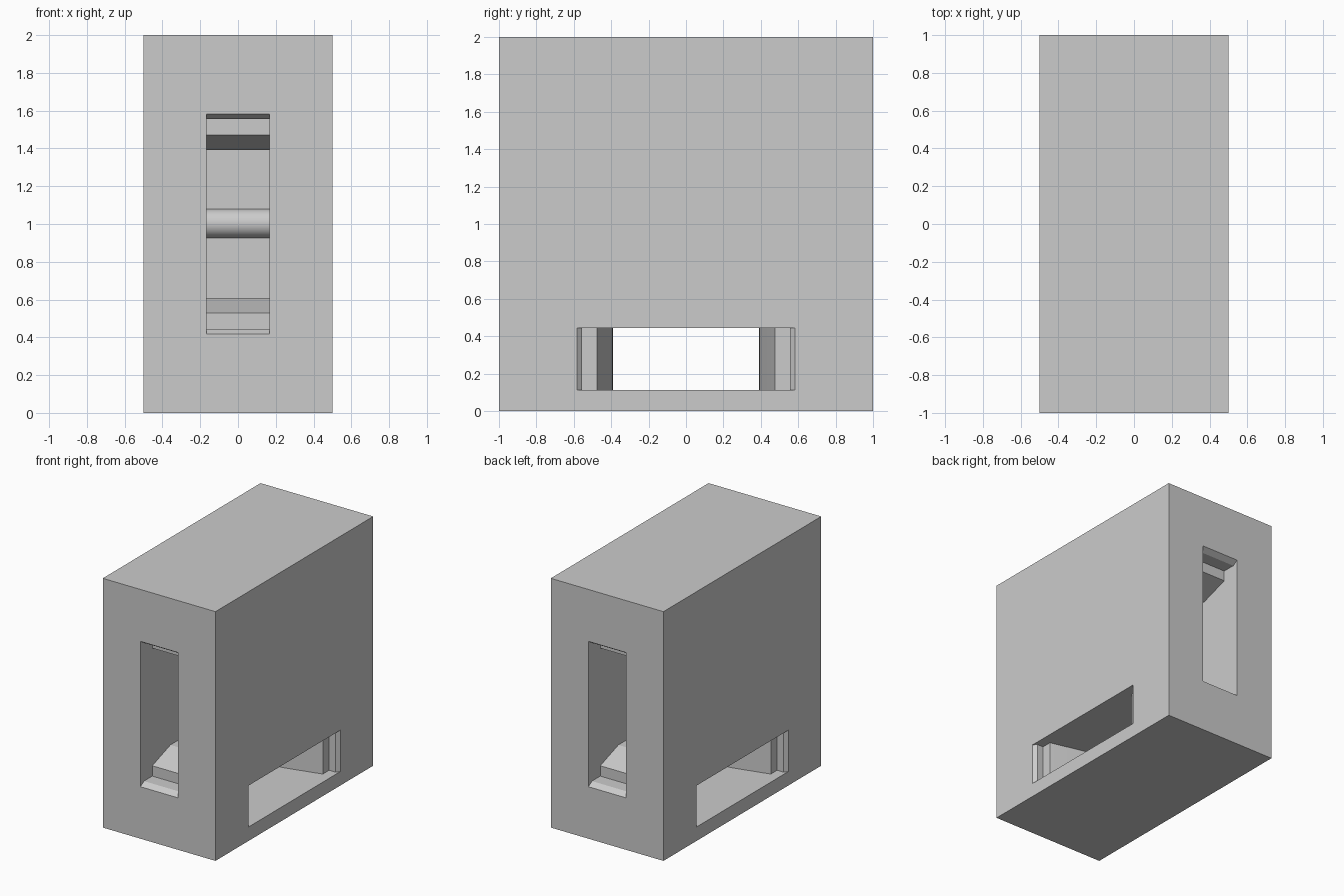
import bpy, bmesh
from math import cos, sin, pi, radians
from mathutils import Vector

old = bpy.data.objects.get("Cube")
if old:
    bpy.data.objects.remove(old, do_unlink=True)

GREY = (0.6, 0.6, 0.6, 1)
grey = bpy.data.materials.new("concrete grey")
grey.use_nodes = True
grey.diffuse_color = GREY
grey.node_tree.nodes["Principled BSDF"].inputs["Base Color"].default_value = GREY


def make_object(name, bm):
    bmesh.ops.recalc_face_normals(bm, faces=bm.faces)
    mesh = bpy.data.meshes.new(name)
    bm.to_mesh(mesh)
    bm.free()
    obj = bpy.data.objects.new(name, mesh)
    bpy.context.collection.objects.link(obj)
    mesh.materials.append(grey)
    return obj


def prism(name, outline, offset):
    """Close an outline of 3D points and extrude it along offset."""
    bm = bmesh.new()
    face = bm.faces.new([bm.verts.new(p) for p in outline])
    new = bmesh.ops.extrude_face_region(bm, geom=[face])["geom"]
    bmesh.ops.translate(bm, vec=Vector(offset),
                        verts=[v for v in new if isinstance(v, bmesh.types.BMVert)])
    return make_object(name, bm)


# Solid block
bm = bmesh.new()
bmesh.ops.create_cube(bm, size=1)
bmesh.ops.scale(bm, vec=(1, 2, 2), verts=bm.verts)
bmesh.ops.translate(bm, vec=(0, 0, 1), verts=bm.verts)
body = make_object("block", bm)

cutters = []
HALF = 0.166

# End pockets: stepped and tapered, with a half-round rib across the inner wall
pocket = [(-1.02, 0.60), (-1, 0.583), (-0.955, 0.555), (-0.85, 0.555),
          (-0.85, 0.472), (-0.62, 0.393), (-0.3, 0.393)]
rib = [(-0.3 - 0.077 * cos(a), 0.077 * sin(a) + 0.003)
       for a in [pi / 2 - pi * i / 24 for i in range(25)]]
outline = pocket + rib + [(y, -h) for y, h in reversed(pocket)]
for name, side in (("front_pocket_cutter", 1), ("back_pocket_cutter", -1)):
    cutters.append(prism(name, [(-HALF, side * y, 1 + h) for y, h in outline],
                         (2 * HALF, 0, 0)))

# Low side slot: passes right through, narrowing to a rounded throat
lead = [(0.52, 0.60), (0.5, 0.583), (0.475, 0.555), (0.42, 0.555), (0.42, 0.475)]
throat = [(0.15, 0.407), (0.10, 0.398), (0.05, 0.393), (0, 0.391)]
quarter = lead + throat
half = quarter + [(-x, y) for x, y in reversed(quarter[:-1])]
outline = half + [(x, -y) for x, y in reversed(half)]
cutters.append(prism("side_slot_cutter", [(x, y, 0.112) for x, y in outline],
                     (0, 0, 2 * HALF)))

# Cut the openings, then drop the cutters
bpy.context.view_layer.objects.active = body
body.select_set(True)
for cutter in cutters:
    cutter.hide_render = True
    cutter.select_set(False)
    mod = body.modifiers.new(cutter.name, "BOOLEAN")
    mod.operation = "DIFFERENCE"
    mod.solver = "EXACT"
    mod.object = cutter
    bpy.ops.object.modifier_apply(modifier=mod.name)
    bpy.data.objects.remove(cutter, do_unlink=True)

bpy.ops.object.shade_smooth_by_angle(angle=radians(12))
